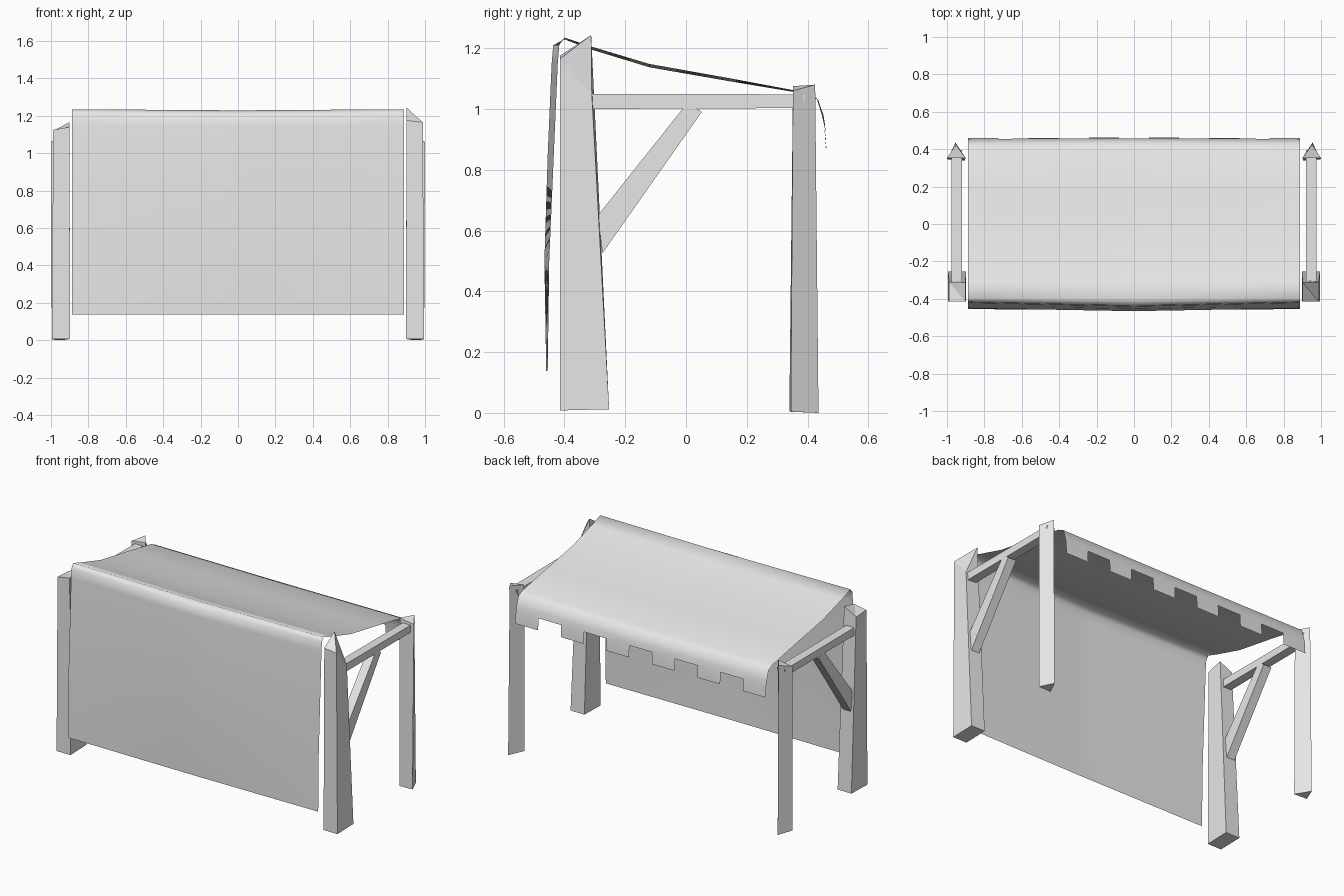
import bpy
import bmesh
from mathutils import Vector

cube = bpy.data.objects.get("Cube")
if cube:
    bpy.data.objects.remove(cube)

grey = bpy.data.materials.new("plain light grey")
grey.use_nodes = True
grey.diffuse_color = (0.8, 0.8, 0.8, 1)
grey.node_tree.nodes["Principled BSDF"].inputs["Base Color"].default_value = (0.8, 0.8, 0.8, 1)


def finish(name, bm, smooth=False):
    mesh = bpy.data.meshes.new(name)
    if not smooth:
        bmesh.ops.recalc_face_normals(bm, faces=bm.faces)
    bm.to_mesh(mesh)
    bm.free()
    mesh.materials.append(grey)
    for p in mesh.polygons:
        p.use_smooth = smooth
    obj = bpy.data.objects.new(name, mesh)
    bpy.context.collection.objects.link(obj)


def loft(name, bottom, top, side=1):
    """Solid between two matching rings; side mirrors it across x."""
    bm = bmesh.new()
    flip = Vector((side, 1, 1))
    a, b = [[bm.verts.new(Vector(p) * flip) for p in ring] for ring in (bottom, top)]
    n = len(a)
    for i in range(n):
        j = (i + 1) % n
        bm.faces.new((a[i], a[j], b[j], b[i]))
    for ring in (a, b):
        cap = bm.faces.new(ring)
        bmesh.ops.triangulate(bm, faces=[cap])
    finish(name, bm)


def bar(name, outline, side):
    """Side-view outline in y, z given a width in x."""
    loft(name, [(0.92, y, z) for y, z in outline], [(0.977, y, z) for y, z in outline], side)


for label, side in (("left", 1), ("right", -1)):
    # Thick front post with a slanted cut top (front inner, front outer, back outer, back inner)
    heights = (1.175, 1.165, 1.05, 1.243) if side == 1 else (1.14, 1.125, 1.12, 1.165)
    base = [(0.897, -0.415, 0.008), (0.995, -0.415, 0.008),
            (0.995, -0.253, 0.012), (0.897, -0.253, 0.012)]
    crown = [(0.902, -0.415), (0.988, -0.415), (0.988, -0.31), (0.902, -0.312)]
    loft(label + "_front_post", base, [(x, y, z) for (x, y), z in zip(crown, heights)], side)

    # Three-sided back post
    loft(label + "_back_post",
         [(0.905, 0.34, 0.004), (0.995, 0.345, 0.004), (0.955, 0.436, 0)],
         [(0.9, 0.352, 1.075), (1.0, 0.352, 1.06), (0.952, 0.425, 1.08)], side)

    # Cross beam and diagonal brace
    bar(label + "_beam", [(-0.315, 1.0), (0.38, 1.003), (0.395, 1.048), (-0.315, 1.05)], side)
    bar(label + "_brace", [(-0.29, 0.65), (-0.275, 0.525), (0.052, 0.99), (0.035, 1.002), (-0.01, 1.002)], side)

# Cloth sheet: hanging front, sagging roof and tabbed back edge
end_profile = [(-.455, .138), (-.45, .5), (-.435, .85), (-.422, 1.15), (-.417, 1.21), (-.40, 1.235),
               (-.31, 1.205), (-.12, 1.148), (.15, 1.10), (.39, 1.055), (.43, 1.035),
               (.447, .98), (.455, .945), (.46, .87)]
mid_profile = [(-.46, .138), (-.466, .5), (-.455, .85), (-.442, 1.15), (-.437, 1.21), (-.40, 1.229),
               (-.31, 1.195), (-.12, 1.137), (.15, 1.09), (.39, 1.05), (.435, 1.03),
               (.452, .98), (.458, .945), (.462, .87)]
columns = 22
bm = bmesh.new()
grid = []
for c in range(columns + 1):
    t = 2 * c / columns - 1
    w = 1 - abs(t)
    grid.append([bm.verts.new((0.887 * t, *Vector(e).lerp(Vector(m), w)))
                 for e, m in zip(end_profile, mid_profile)])
last = len(end_profile) - 2
for c in range(columns):
    for r in range(last + 1):
        if r == last and (c // 2) % 2:
            continue  # gap between tabs
        bm.faces.new((grid[c][r], grid[c + 1][r], grid[c + 1][r + 1], grid[c][r + 1]))
loose = [v for v in bm.verts if not v.link_faces]
bmesh.ops.delete(bm, geom=loose, context='VERTS')
finish("cloth_canopy", bm, smooth=True)
